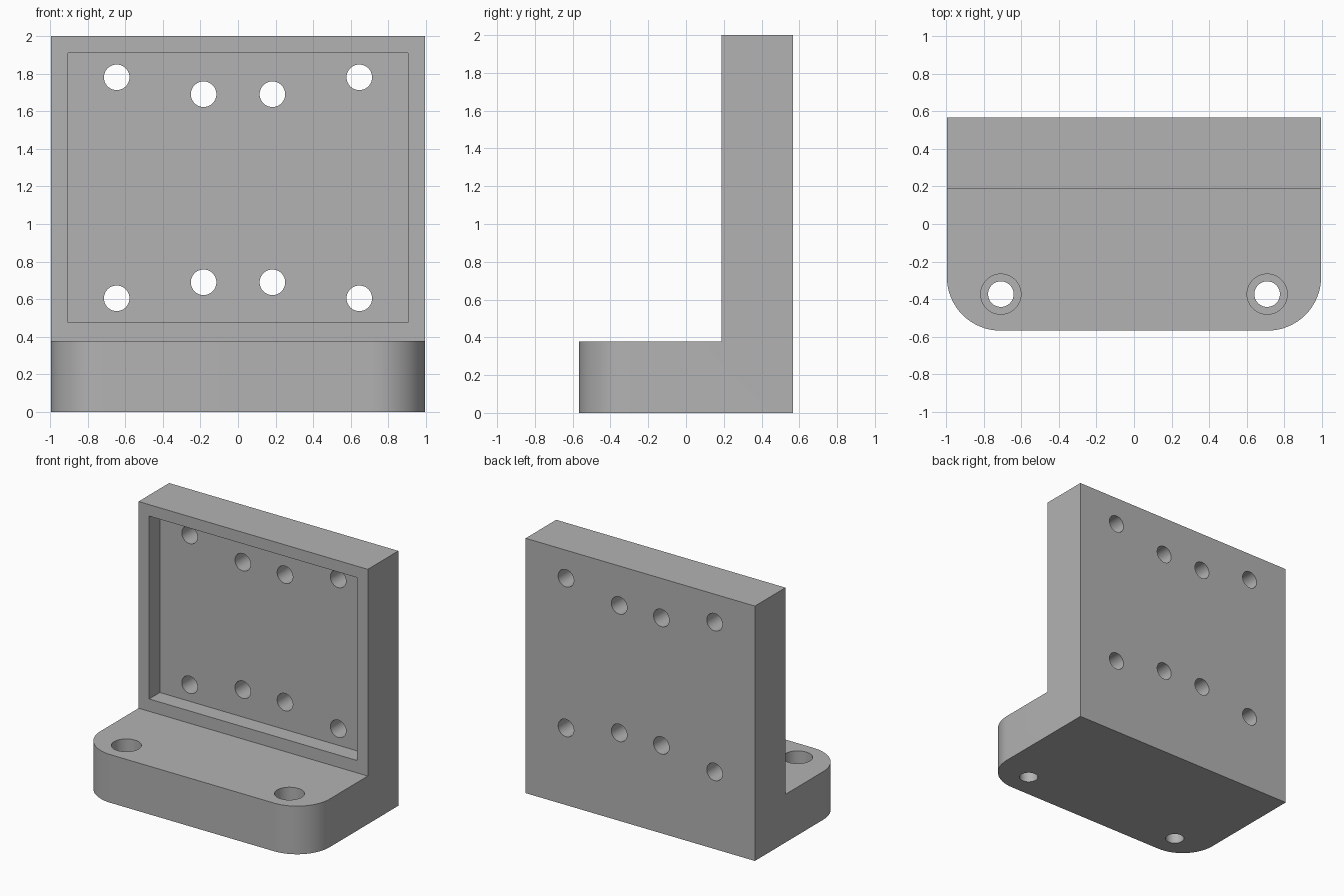
import bpy
import bmesh
import math
from mathutils import Matrix

cube = bpy.data.objects.get("Cube")
if cube:
    bpy.data.objects.remove(cube, do_unlink=True)

# Main dimensions
HALF_W, HALF_D, HEIGHT = 0.995, 0.567, 2.0
BASE_TOP, WALL_FRONT = 0.378, 0.188
CORNER_R = 0.285
HOLE_R, BORE_R, BORE_DEPTH = 0.068, 0.107, 0.17
POCKET_DEPTH = 0.133

# Single grey material
grey = bpy.data.materials.new("plain grey")
grey.use_nodes = True
colour = (0.45, 0.45, 0.45, 1.0)
grey.diffuse_color = colour
grey.node_tree.nodes["Principled BSDF"].inputs["Base Color"].default_value = colour


def make_object(name, bm):
    bmesh.ops.recalc_face_normals(bm, faces=bm.faces)
    mesh = bpy.data.meshes.new(name)
    bm.to_mesh(mesh)
    bm.free()
    mesh.materials.append(grey)
    obj = bpy.data.objects.new(name, mesh)
    bpy.context.scene.collection.objects.link(obj)
    return obj


def cut(target, bm):
    """Subtract a temporary cutter from the target."""
    cutter = make_object("cutter", bm)
    cutter.hide_render = True
    mod = target.modifiers.new("cut", 'BOOLEAN')
    mod.operation = 'DIFFERENCE'
    mod.solver = 'EXACT'
    mod.object = cutter
    bpy.context.view_layer.objects.active = target
    bpy.ops.object.modifier_apply(modifier=mod.name)
    bpy.data.objects.remove(cutter, do_unlink=True)


def add_cylinder(bm, centre, radius, depth, along_y=False):
    turn = Matrix.Rotation(math.pi / 2, 4, 'X') if along_y else Matrix()
    bmesh.ops.create_cone(bm, cap_ends=True, segments=48, radius1=radius,
                          radius2=radius, depth=depth,
                          matrix=Matrix.Translation(centre) @ turn)


# L-shaped body: side profile swept across the width
profile = [(-HALF_D, 0), (HALF_D, 0), (HALF_D, HEIGHT), (WALL_FRONT, HEIGHT),
           (WALL_FRONT, BASE_TOP), (-HALF_D, BASE_TOP)]
bm = bmesh.new()
side = bm.faces.new([bm.verts.new((-HALF_W, y, z)) for y, z in profile])
swept = bmesh.ops.extrude_face_region(bm, geom=[side])["geom"]
bmesh.ops.translate(bm, vec=(2 * HALF_W, 0, 0),
                    verts=[v for v in swept if isinstance(v, bmesh.types.BMVert)])
bmesh.ops.recalc_face_normals(bm, faces=bm.faces)

# Rounded front corners of the foot
front_corners = [e for e in bm.edges
                 if all(v.co.y < -HALF_D + 0.001 for v in e.verts)
                 and abs(e.verts[0].co.z - e.verts[1].co.z) > 0.1]
bmesh.ops.bevel(bm, geom=front_corners, offset=CORNER_R, segments=16,
                profile=0.5, affect='EDGES')
bracket = make_object("angle_bracket", bm)

# Shallow rectangular pocket in the front of the wall
low, high, half = 0.475, 1.91, 0.903
bm = bmesh.new()
bmesh.ops.create_cube(bm, size=1, matrix=Matrix.Translation((0, WALL_FRONT, (low + high) / 2))
                      @ Matrix.Diagonal((2 * half, 2 * POCKET_DEPTH, high - low, 1)))
cut(bracket, bm)

# Holes through the wall
bm = bmesh.new()
for x, heights in ((0.645, (0.605, 1.78)), (0.183, (0.69, 1.69))):
    for sign in (-1, 1):
        for z in heights:
            add_cylinder(bm, (sign * x, 0.4, z), HOLE_R, 0.6, along_y=True)
cut(bracket, bm)

# Counterbored bolt holes through the foot
for radius, bottom in ((BORE_R, BASE_TOP - BORE_DEPTH), (HOLE_R, -0.1)):
    bm = bmesh.new()
    top = BASE_TOP + 0.1
    for x in (-0.708, 0.708):
        add_cylinder(bm, (x, -0.373, (top + bottom) / 2), radius, top - bottom)
    cut(bracket, bm)

# Smooth curved walls, crisp edges
bpy.ops.object.select_all(action='DESELECT')
bracket.select_set(True)
bpy.context.view_layer.objects.active = bracket
bpy.ops.object.shade_smooth_by_angle(angle=math.radians(30))
